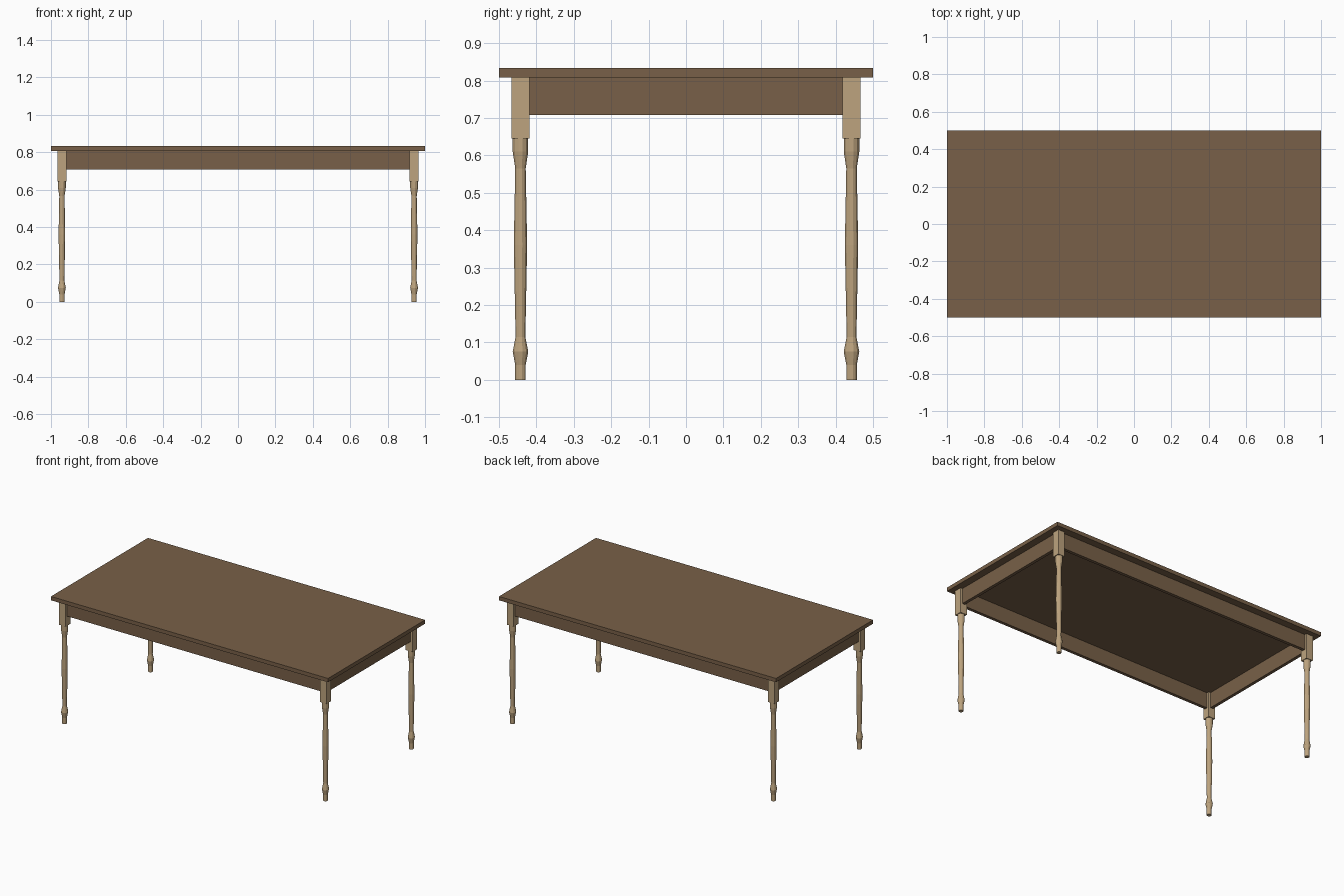
import bpy, bmesh, math

if "Cube" in bpy.data.objects:
    bpy.data.objects.remove(bpy.data.objects["Cube"])


def material(name, rgb):
    m = bpy.data.materials.new(name)
    m.diffuse_color = (*rgb, 1)
    m.use_nodes = True
    m.node_tree.nodes["Principled BSDF"].inputs["Base Color"].default_value = m.diffuse_color
    return m


dark_wood = material("dark_wood", (0.19, 0.118, 0.065))
pale_wood = material("pale_wood", (0.51, 0.37, 0.21))


def finish(name, bm, mat):
    bmesh.ops.recalc_face_normals(bm, faces=bm.faces)
    mesh = bpy.data.meshes.new(name)
    bm.to_mesh(mesh)
    bm.free()
    mesh.materials.append(mat)
    ob = bpy.data.objects.new(name, mesh)
    bpy.context.collection.objects.link(ob)
    return ob


def add_box(bm, lo, hi):
    verts = bmesh.ops.create_cube(bm, size=1)["verts"]
    for v in verts:
        v.co = [(a + b) / 2 + c * (b - a) for a, b, c in zip(lo, hi, v.co)]


def box(name, lo, hi, mat):
    bm = bmesh.new()
    add_box(bm, lo, hi)
    return finish(name, bm, mat)


LEG_X, LEG_Y, HALF = 0.9415, 0.4425, 0.024
TOP_Z, APRON_Z, BLOCK_Z = 0.808, 0.708, 0.645
THICK = 0.01  # half the apron thickness
SIDES = 12

# Turned part of a leg: (radius, height)
PROFILE = [(0.0145, 0), (0.0145, 0.04), (0.0215, 0.075), (0.0135, 0.115),
           (0.0185, 0.36), (0.0145, 0.565), (0.0215, 0.61), (0.0215, BLOCK_Z)]


def leg(name, x, y):
    bm = bmesh.new()
    rings = []
    for r, z in PROFILE:
        angles = [math.tau * (i + 0.5) / SIDES for i in range(SIDES)]
        rings.append([bm.verts.new((x + r * math.cos(a), y + r * math.sin(a), z))
                      for a in angles])
    for low, high in zip(rings, rings[1:]):
        for i in range(SIDES):
            j = (i + 1) % SIDES
            bm.faces.new((low[i], low[j], high[j], high[i]))
    bm.faces.new(rings[0][::-1])
    # Square block at the head of the leg
    add_box(bm, (x - HALF, y - HALF, BLOCK_Z), (x + HALF, y + HALF, TOP_Z))
    return finish(name, bm, pale_wood)


# Table top
box("table_top", (-1, -0.5, TOP_Z), (1, 0.5, 0.833), dark_wood)

# Four legs
for sx, side in ((-1, "left"), (1, "right")):
    for sy, end in ((-1, "front"), (1, "back")):
        leg(f"{end}_{side}_leg", sx * LEG_X, sy * LEG_Y)

# Aprons running between the leg blocks
ex, ey = LEG_X - HALF, LEG_Y - HALF
for s, end in ((-1, "front"), (1, "back")):
    box(f"{end}_apron", (-ex, s * LEG_Y - THICK, APRON_Z),
        (ex, s * LEG_Y + THICK, TOP_Z), dark_wood)
for s, side in ((-1, "left"), (1, "right")):
    box(f"{side}_apron", (s * LEG_X - THICK, -ey, APRON_Z),
        (s * LEG_X + THICK, ey, TOP_Z), dark_wood)
